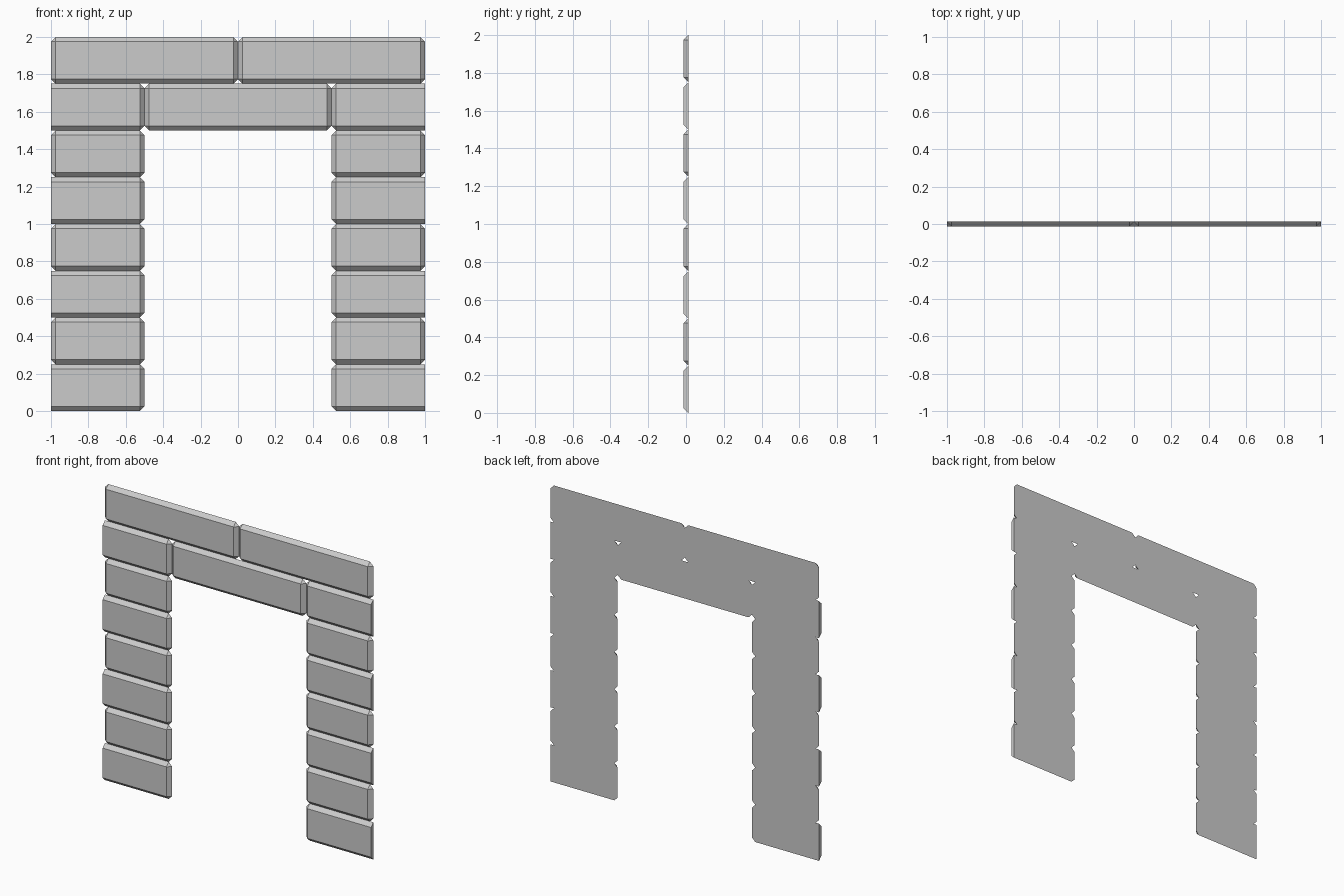
import bpy, bmesh, math

if "Cube" in bpy.data.objects:
    bpy.data.objects.remove(bpy.data.objects["Cube"])

ROW = 0.25      # course height
B = 0.025       # chamfer width, equal to the brick depth
FRONT, BACK = -0.0125, 0.0125


def brick(name, x0, x1, row, cut_outer=False, side=1):
    """Chamfered facing brick; cut_outer leaves the x1 end flush. side=-1 mirrors it."""
    z0, z1 = row * ROW, (row + 1) * ROW
    ends = ((x0, B), (x1, 0 if cut_outer else -B))
    pts = set()
    for x, inset in ends:
        for z, dz in ((z0, B), (z1, -B)):
            pts.add((side * (x + inset), FRONT, z + dz))   # front face corner
            pts.add((side * (x + inset), BACK, z))         # clipped back corner
            if inset:
                pts.add((side * x, BACK, z + dz))
    bm = bmesh.new()
    for p in sorted(pts):
        bm.verts.new(p)
    bmesh.ops.convex_hull(bm, input=bm.verts[:])
    bmesh.ops.dissolve_limit(bm, angle_limit=math.radians(1),
                             verts=bm.verts[:], edges=bm.edges[:])
    bmesh.ops.recalc_face_normals(bm, faces=bm.faces[:])
    mesh = bpy.data.meshes.new(name)
    bm.to_mesh(mesh)
    bm.free()
    obj = bpy.data.objects.new(name, mesh)
    bpy.context.collection.objects.link(obj)
    return obj


for label, side in (("left", -1), ("right", 1)):
    # Door side courses: every other brick is cut flush at the outer edge
    for row in range(7):
        brick(f"{label}_jamb_brick_{row + 1}", 0.5, 1.0, row, row % 2 == 0, side)
    # Top course
    brick(f"{label}_top_brick", 0.0, 1.0, 7, False, side)

# Lintel over the opening
brick("lintel_brick", -0.5, 0.5, 6)
